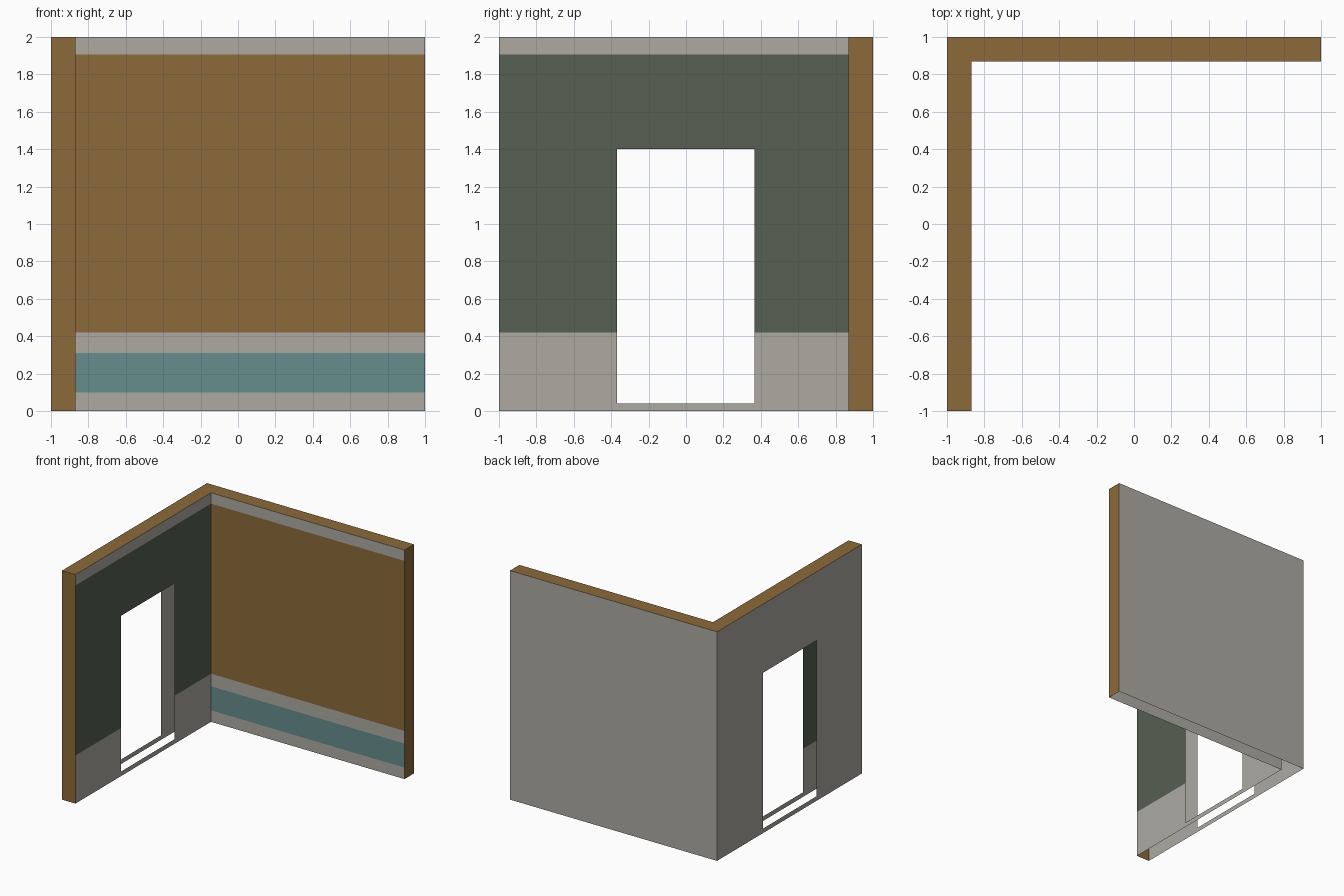
import bpy
import bmesh
from mathutils import Vector

if "Cube" in bpy.data.objects:
    bpy.data.objects.remove(bpy.data.objects["Cube"])

T = 0.87          # inner faces of the two walls
H = 2.0           # wall height
DOOR = (-0.37, 0.365, 0.04, 1.40)   # y from, y to, z from, z to


def material(name, rgb):
    mat = bpy.data.materials.new(name)
    lin = [((c / 255 + 0.055) / 1.055) ** 2.4 for c in rgb]
    mat.diffuse_color = (*lin, 1)
    mat.use_nodes = True
    mat.node_tree.nodes["Principled BSDF"].inputs["Base Color"].default_value = mat.diffuse_color
    return mat


GREY, BROWN, TEAL, GREEN = range(4)
MATS = [material("plaster_grey", (173, 170, 162)),
        material("wood_brown", (139, 106, 58)),
        material("stripe_teal", (102, 141, 140)),
        material("paint_green", (86, 95, 82))]


def finish(name, bm):
    bmesh.ops.remove_doubles(bm, verts=bm.verts[:], dist=1e-5)
    mesh = bpy.data.meshes.new(name)
    bm.to_mesh(mesh)
    bm.free()
    for m in MATS:
        mesh.materials.append(m)
    obj = bpy.data.objects.new(name, mesh)
    bpy.context.collection.objects.link(obj)
    return obj


def quad(bm, pts, mat):
    bm.faces.new([bm.verts.new(p) for p in pts]).material_index = mat


def sheet(bm, a, b, bands, door=False):
    """Upright sheet from a to b; bands = [(top z, colour)], facing right of a-b."""
    a, b = Vector((*a, 0)), Vector((*b, 0))
    us = [0.0, 1.0]
    zs = [0.0] + [z for z, _ in bands]
    if door:
        us += [(y - a.y) / (b.y - a.y) for y in DOOR[:2]]
        zs += DOOR[2:]
    us, zs = sorted(us), sorted(set(zs))
    for u0, u1 in zip(us, us[1:]):
        for z0, z1 in zip(zs, zs[1:]):
            y, z = a.lerp(b, (u0 + u1) / 2).y, (z0 + z1) / 2
            if door and DOOR[0] < y < DOOR[1] and DOOR[2] < z < DOOR[3]:
                continue
            colour = next(c for top, c in bands if z < top)
            p, q = a.lerp(b, u0), a.lerp(b, u1)
            quad(bm, [(p.x, p.y, z0), (q.x, q.y, z0),
                      (q.x, q.y, z1), (p.x, p.y, z1)], colour)


# painted bands, bottom to top
plain = [(H, GREY)]
back_bands = [(0.10, GREY), (0.31, TEAL), (0.42, GREY), (1.905, BROWN), (H, GREY)]
side_bands = [(0.42, GREY), (1.905, GREEN), (H, GREY)]

# the walls are hollow, open below and around the doorway
for name, a, b, bands, door in [
        ("back_wall_inside", (-T, T), (1, T), back_bands, False),
        ("back_wall_outside", (1, 1), (-1, 1), plain, False),
        ("door_wall_inside", (-T, -1), (-T, T), side_bands, True),
        ("door_wall_outside", (-1, 1), (-1, -1), plain, True)]:
    bm = bmesh.new()
    sheet(bm, a, b, bands, door)
    finish(name, bm)

# brown wall ends and top edge
bm = bmesh.new()
sheet(bm, (-1, -1), (-T, -1), [(H, BROWN)])
sheet(bm, (1, T), (1, 1), [(H, BROWN)])
quad(bm, [(-1, -1, H), (-T, -1, H), (-T, T, H), (-1, 1, H)], BROWN)
quad(bm, [(-T, T, H), (1, T, H), (1, 1, H), (-1, 1, H)], BROWN)
finish("wall_edges", bm)
